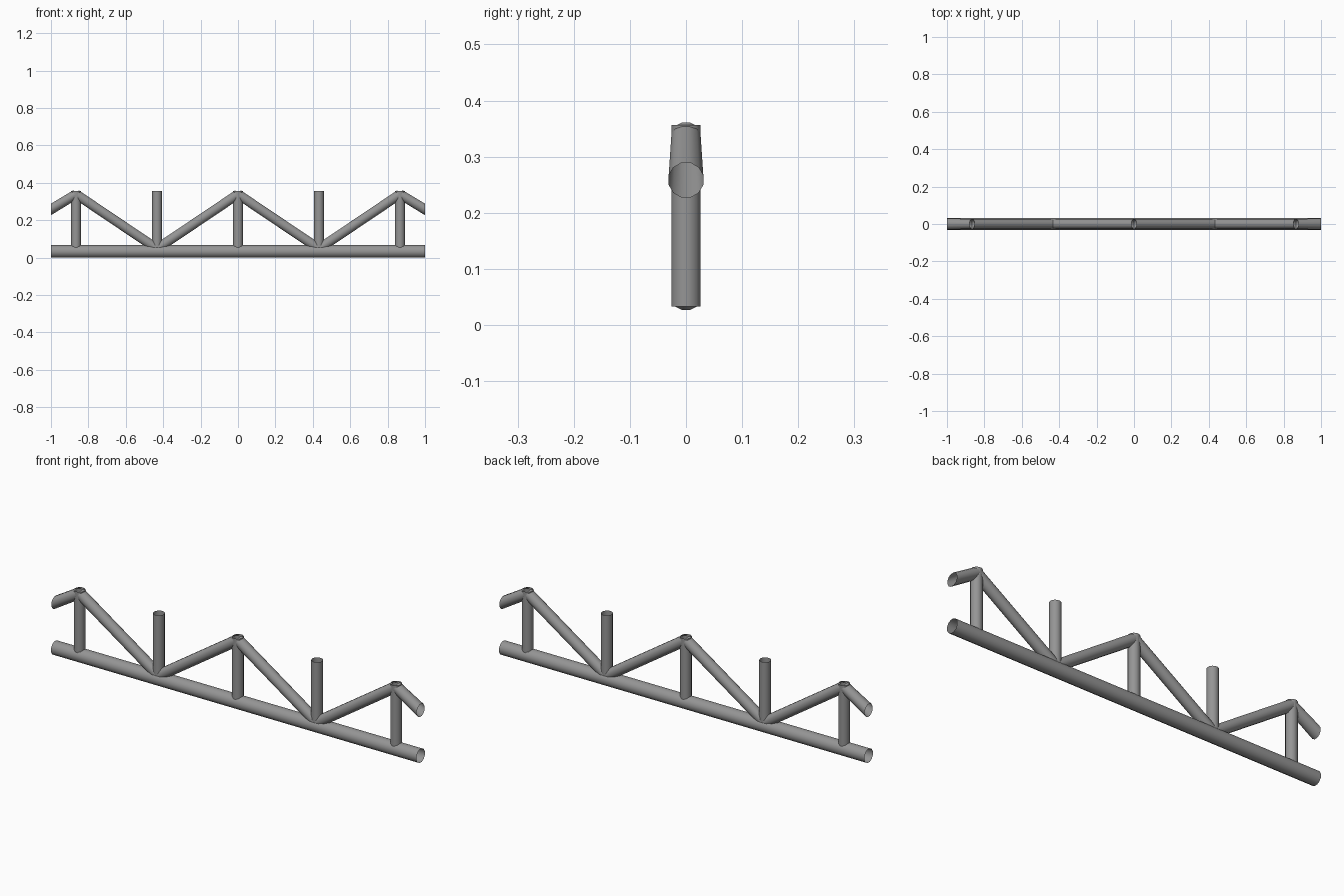
import bpy, bmesh, math
from mathutils import Vector

if "Cube" in bpy.data.objects:
    bpy.data.objects.remove(bpy.data.objects["Cube"])

SIDES = 12
STEP = 0.433          # spacing between uprights
CHORD_Z, LOW_Z, HIGH_Z, TOP_Z = 0.0333, 0.048, 0.339, 0.356

steel = bpy.data.materials.new("dark_steel")
steel.diffuse_color = (0.3, 0.3, 0.3, 1)
steel.use_nodes = True
steel.node_tree.nodes["Principled BSDF"].inputs["Base Color"].default_value = steel.diffuse_color


def tube(name, a, b, ra, rb, normal_b=None):
    """Open tube in the xz plane; normal_b overrides the facing of the end ring."""
    a, b = Vector(a), Vector(b)
    axis = (b - a).normalized()
    side = Vector((0, 1, 0))
    bm = bmesh.new()
    rings = []
    for centre, r, n in ((a, ra, axis), (b, rb, normal_b or axis)):
        up = Vector(n).cross(side)
        ring = []
        for i in range(SIDES):
            t = 2 * math.pi * (i + 0.5) / SIDES
            ring.append(bm.verts.new(centre + r * (math.cos(t) * side + math.sin(t) * up)))
        rings.append(ring)
    for i in range(SIDES):
        j = (i + 1) % SIDES
        f = bm.faces.new((rings[0][i], rings[0][j], rings[1][j], rings[1][i]))
        f.smooth = True
    # outward facing walls
    bm.normal_update()
    f = next(iter(bm.faces))
    mid = f.calc_center_median() - (a + b) / 2
    if f.normal.dot(mid - axis * mid.dot(axis)) < 0:
        bmesh.ops.reverse_faces(bm, faces=bm.faces[:])
    me = bpy.data.meshes.new(name)
    bm.to_mesh(me)
    bm.free()
    me.materials.append(steel)
    ob = bpy.data.objects.new(name, me)
    bpy.context.collection.objects.link(ob)
    return ob


# bottom chord
tube("bottom_chord", (-1, 0, CHORD_Z), (1, 0, CHORD_Z), 0.0344, 0.0344)

# uprights
for i in range(-2, 3):
    tube(f"upright_{i + 3}", (i * STEP, 0, CHORD_Z), (i * STEP, 0, TOP_Z), 0.0267, 0.0267)

# zigzag diagonals and the short end stubs, on both halves
R = 0.0265
for s, half in ((-1, "left"), (1, "right")):
    tube(f"inner_diagonal_{half}", (0, 0, HIGH_Z), (s * STEP, 0, LOW_Z), R, R)
    tube(f"outer_diagonal_{half}", (s * STEP, 0, LOW_Z), (s * 2 * STEP, 0, HIGH_Z), R, R)
    tube(f"end_stub_{half}", (s * 2 * STEP, 0, HIGH_Z), (s, 0, 0.258), R, 0.032, (s, 0, 0))
